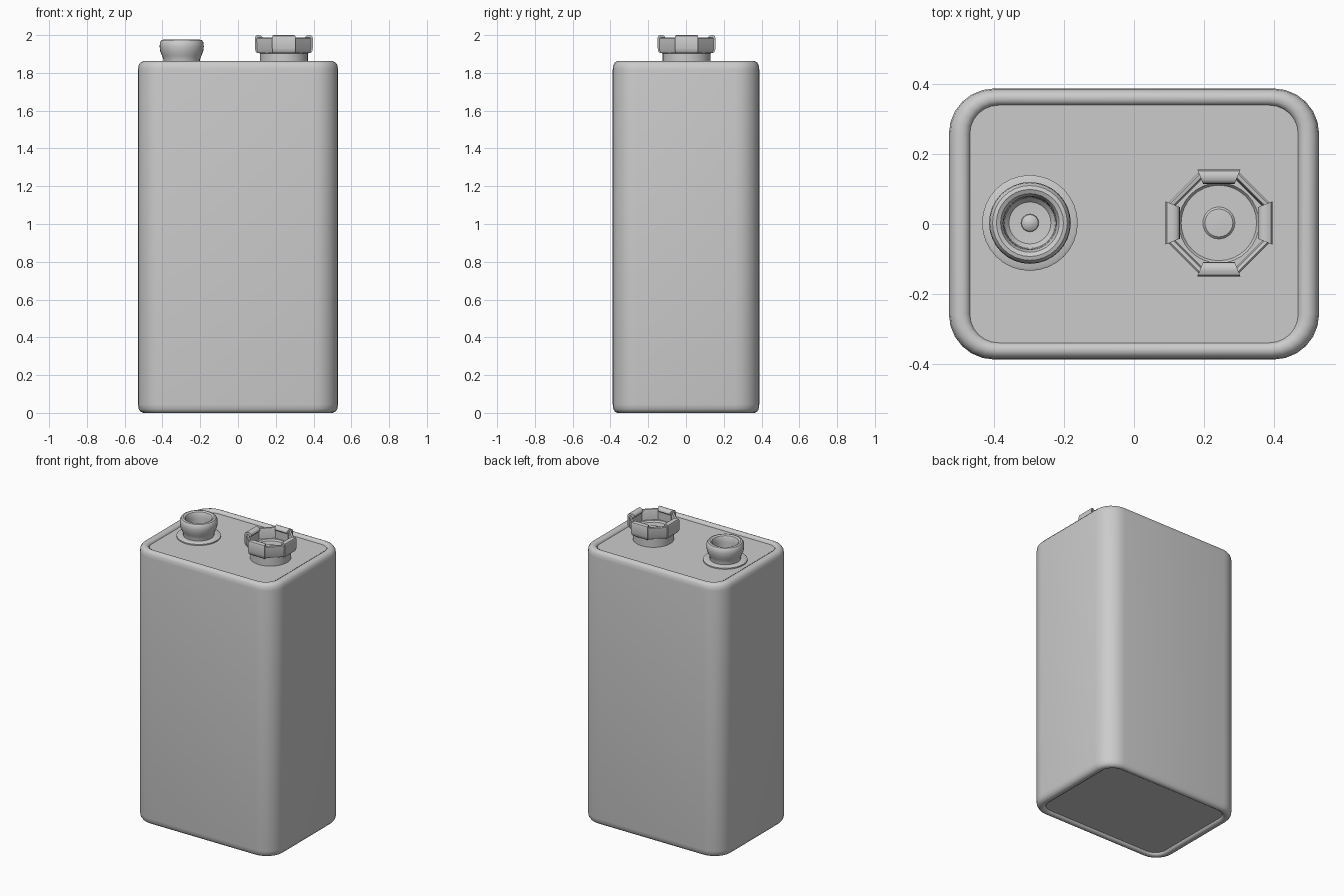
import bpy
import bmesh
from math import sin, cos, tan, pi, radians

cube = bpy.data.objects.get("Cube")
if cube:
    bpy.data.objects.remove(cube)

grey = bpy.data.materials.new("plain_grey")
grey.use_nodes = True
COLOUR = (0.6, 0.6, 0.6, 1)
grey.diffuse_color = COLOUR
grey.node_tree.nodes["Principled BSDF"].inputs["Base Color"].default_value = COLOUR

TOP = 1.84  # height of the recessed top plate


def finish(name, bm, location=(0, 0, 0), angle=35):
    bmesh.ops.recalc_face_normals(bm, faces=bm.faces)
    mesh = bpy.data.meshes.new(name)
    bm.to_mesh(mesh)
    bm.free()
    obj = bpy.data.objects.new(name, mesh)
    obj.location = location
    mesh.materials.append(grey)
    bpy.context.collection.objects.link(obj)
    bpy.ops.object.select_all(action="DESELECT")
    obj.select_set(True)
    bpy.context.view_layer.objects.active = obj
    bpy.ops.object.shade_smooth_by_angle(angle=radians(angle))
    return obj


def loft(bm, rings):
    """Skin closed rings of points and cap both ends."""
    loops = [[bm.verts.new(p) for p in ring] for ring in rings]
    for a, b in zip(loops, loops[1:]):
        n = len(a)
        for i in range(n):
            bm.faces.new((a[i], a[(i + 1) % n], b[(i + 1) % n], b[i]))
    bm.faces.new(loops[0])
    bm.faces.new(loops[-1])


def rounded_rect(inset, z, hx=0.53, hy=0.388, radius=0.13, steps=6):
    r = radius - inset * 0.8
    x, y = hx - inset - r, hy - inset * 0.8 - r
    points = []
    for k, (sx, sy) in enumerate([(1, 1), (-1, 1), (-1, -1), (1, -1)]):
        for i in range(steps + 1):
            a = (k + i / steps) * pi / 2
            points.append((sx * x + r * cos(a), sy * y + r * sin(a), z))
    return points


def lathe(name, profile, location, sides=32):
    bm = bmesh.new()
    loft(bm, [[(r * cos(2 * pi * i / sides), r * sin(2 * pi * i / sides), z)
               for i in range(sides)] for r, z in profile])
    return finish(name, bm, location)


# Case with a rolled rim around a recessed plate at both ends
rim = [(0.06, 0.018), (0.056, 0.008), (0.045, 0.002), (0.03, 0),
       (0.015, 0.006), (0.004, 0.02), (0, 0.045)]
height = 1.862
section = rim + [(i, height - z) for i, z in reversed(rim)]
bm = bmesh.new()
loft(bm, [rounded_rect(i, z) for i, z in section])
finish("battery_case", bm, angle=50)

# Round terminal: washer, flared cup with a rolled lip, and rivet
small = (-0.298, 0.003, TOP)
lathe("washer", [(0.137, -0.005), (0.137, 0.012), (0.13, 0.016), (0.09, 0.016)], small)
lathe("round_terminal", [
    (0.096, 0), (0.096, 0.03), (0.104, 0.05), (0.114, 0.075), (0.117, 0.1),
    (0.115, 0.122), (0.107, 0.133), (0.096, 0.136), (0.084, 0.13),
    (0.077, 0.115), (0.075, 0.09), (0.073, 0.045), (0.06, 0.03), (0.03, 0.028)], small)
lathe("round_terminal_rivet", [(0.026, 0.025), (0.024, 0.036), (0.014, 0.043),
                               (0.004, 0.045)], small, 16)

# Crown terminal: collar, floor and rivet
large = (0.243, 0.003, TOP)
lathe("crown_collar", [(0.127, 0), (0.127, 0.062), (0.136, 0.07), (0.136, 0.076),
                       (0.115, 0.076), (0.108, 0.066), (0.05, 0.066)], large)
lathe("crown_rivet", [(0.046, 0.06), (0.046, 0.07), (0.04, 0.076), (0.01, 0.078)],
      large, 24)

# Eight petals: rolled wide ones on the axes, thin lower ones between
rolled = [(0.122, 0.064), (0.142, 0.064), (0.15, 0.075), (0.153, 0.09),
          (0.153, 0.145), (0.149, 0.156), (0.138, 0.16), (0.122, 0.158),
          (0.113, 0.149), (0.112, 0.138), (0.12, 0.13)]
thin = [(0.122, 0.064), (0.134, 0.064), (0.142, 0.082), (0.143, 0.142),
        (0.138, 0.147), (0.128, 0.145), (0.124, 0.135)]
for k in range(8):
    a = k * pi / 4
    profile, half_angle = (thin, radians(23.5)) if k % 2 else (rolled, radians(22))
    bm = bmesh.new()
    ends = []
    for side in (-1, 1):
        ring = []
        for r, z in profile:
            w = side * r * tan(half_angle)
            ring.append((r * cos(a) - w * sin(a), r * sin(a) + w * cos(a), z))
        ends.append(ring)
    loft(bm, ends)
    finish(f"crown_petal_{k + 1}", bm, large, 40)
